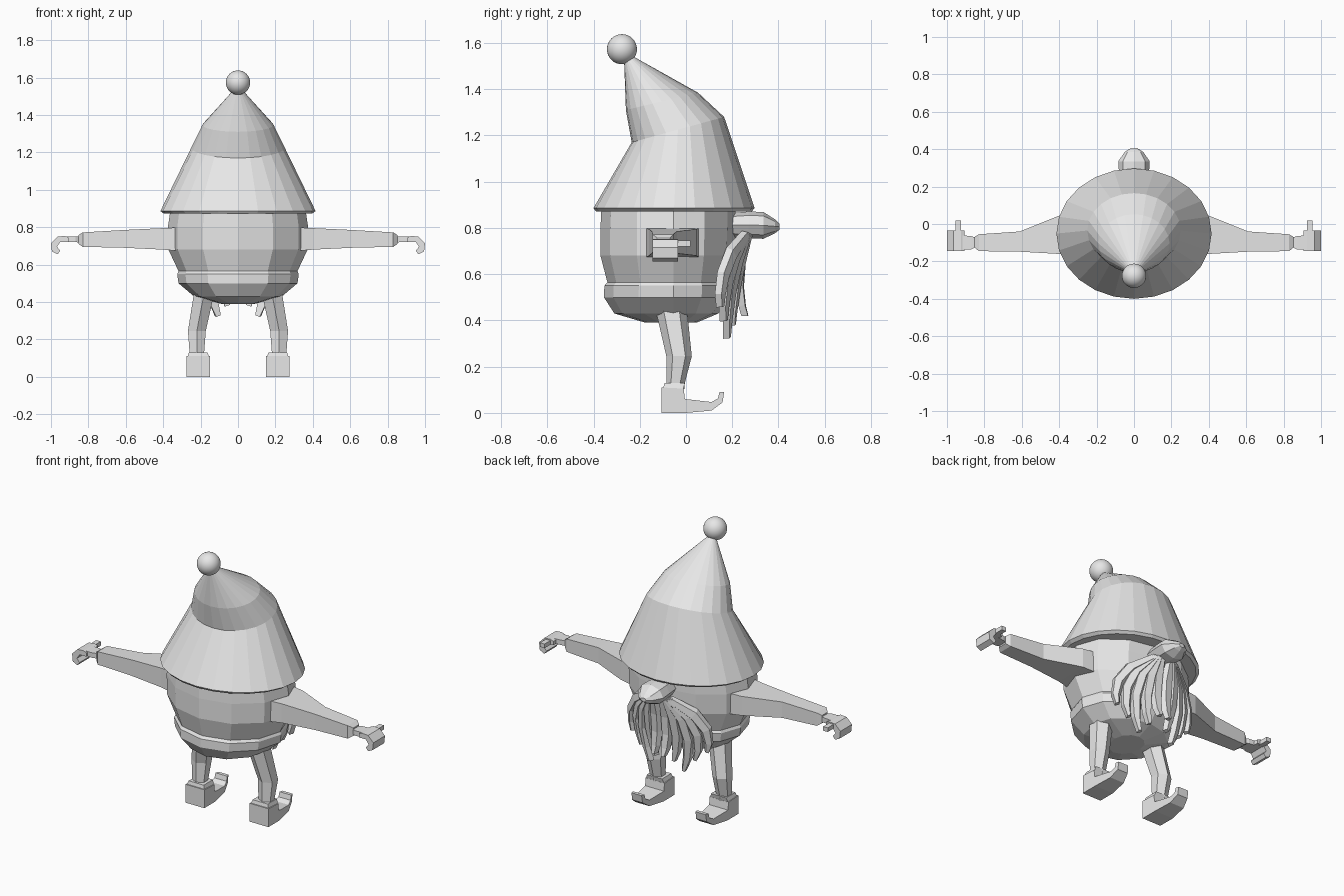
import bpy, bmesh, math
from mathutils import Vector

grey = bpy.data.materials.new("plain grey")
grey.diffuse_color = (0.8, 0.8, 0.8, 1)


def finish(name, bm, mirror=False):
    bmesh.ops.recalc_face_normals(bm, faces=bm.faces)
    me = bpy.data.meshes.new(name)
    bm.to_mesh(me)
    bm.free()
    me.materials.append(grey)
    ob = bpy.data.objects.new(name, me)
    bpy.context.collection.objects.link(ob)
    if mirror:
        m = ob.modifiers.new("Mirror", 'MIRROR')
        m.use_mirror_merge = False
    return ob


def loft(bm, rings):
    """Skin a list of closed point rings and cap both ends."""
    vs = [[bm.verts.new(p) for p in r] for r in rings]
    n = len(vs[0])
    for a, b in zip(vs, vs[1:]):
        for i in range(n):
            j = (i + 1) % n
            bm.faces.new((a[i], a[j], b[j], b[i]))
    bm.faces.new(vs[0])
    bm.faces.new(vs[-1])


def oval(rx, back, front, n, yc=None, xc=0, turn=0):
    """Ring from half width plus its back-most and front-most (y, z) points."""
    (y0, z0), (y1, z1) = back, front
    yc = (y0 + y1) / 2 if yc is None else yc
    pts = []
    for i in range(n):
        a = 2 * math.pi * i / n + turn
        s = math.sin(a)
        y = yc + s * ((y1 - yc) if s > 0 else (yc - y0))
        z = z0 + (z1 - z0) * (y - y0) / (y1 - y0)
        pts.append((xc + rx * math.cos(a), y, z))
    return pts


def prism(bm, outline, place, lo, hi):
    """Extrude an outline; lo/hi give the extrusion limits per point."""
    loft(bm, [[place(p, lo(p)) for p in outline], [place(p, hi(p)) for p in outline]])


# body: twelve-sided barrel with a belt bulge (z, half width, back, front)
bm = bmesh.new()
loft(bm, [oval(rx, (-0.055 - b, z), (-0.055 + f, z), 12, -0.055) for z, rx, b, f in [
    (0.39, 0.09, 0.12, 0.10), (0.43, 0.235, 0.255, 0.195), (0.50, 0.318, 0.30, 0.245),
    (0.55, 0.325, 0.298, 0.25), (0.565, 0.318, 0.285, 0.24), (0.68, 0.372, 0.315, 0.265),
    (0.80, 0.375, 0.315, 0.27), (0.90, 0.36, 0.31, 0.27)]])
finish("body", bm)

# pointed hat leaning over, with a thin brim edge
bm = bmesh.new()
loft(bm, [oval(rx, b, f, 24) for rx, b, f in [
    (0.395, (-0.39, 0.872), (0.285, 0.872)),
    (0.415, (-0.40, 0.886), (0.297, 0.886)),
    (0.25, (-0.235, 1.17), (0.165, 1.28)),
    (0.19, (-0.26, 1.31), (0.052, 1.385)),
    (0.022, (-0.268, 1.53), (-0.225, 1.54))]])
finish("hat", bm)

# bobble
bm = bmesh.new()
bmesh.ops.create_uvsphere(bm, u_segments=32, v_segments=16, radius=0.065)
bmesh.ops.translate(bm, verts=bm.verts, vec=(0, -0.277, 1.573))
for f in bm.faces:
    f.smooth = True
finish("hat_bobble", bm)

# nose: rounded bulb pointing along y
bm = bmesh.new()
loft(bm, [[(rx * math.cos(k * math.pi / 4), y, zc + rz * math.sin(k * math.pi / 4)) for k in range(8)]
          for y, rx, rz, zc in [(0.17, 0.07, 0.05, 0.812), (0.27, 0.08, 0.058, 0.813),
                                (0.335, 0.084, 0.058, 0.811), (0.385, 0.05, 0.03, 0.807),
                                (0.405, 0.018, 0.012, 0.805)]])
finish("nose", bm)

# arm with tapered cuff (x, y range, z range)
def box_ring(x, y0, y1, z0, z1):
    return [(x, y0, z0), (x, y1, z0), (x, y1, z1), (x, y0, z1)]

bm = bmesh.new()
loft(bm, [box_ring(*r) for r in [
    (0.28, -0.18, 0.06, 0.67, 0.80), (0.40, -0.16, 0.045, 0.68, 0.795),
    (0.61, -0.148, -0.04, 0.69, 0.785), (0.83, -0.145, -0.055, 0.695, 0.772),
    (0.853, -0.125, -0.07, 0.71, 0.757)]])
finish("arm", bm, True)

# hand: flat palm, curled fingers and a thumb
bm = bmesh.new()
loft(bm, [box_ring(*r) for r in [(0.84, -0.12, -0.075, 0.718, 0.748), (0.87, -0.135, -0.065, 0.72, 0.75),
                                 (0.92, -0.135, -0.06, 0.722, 0.75)]])
prism(bm, [(0.905, 0.745), (0.925, 0.753), (0.965, 0.75), (1.0, 0.715), (0.995, 0.67), (0.965, 0.655),
           (0.95, 0.675), (0.968, 0.695), (0.95, 0.722), (0.905, 0.722)],
      lambda p, y: (p[0], y, p[1]), lambda p: -0.145, lambda p: -0.035)
prism(bm, [(0.925, 0.72), (0.955, 0.72), (0.955, 0.745), (0.925, 0.745)],
      lambda p, y: (p[0], y, p[1]), lambda p: -0.05, lambda p: 0.02)
finish("hand", bm, True)

# leg: six-sided, bent at the knee (z, x range, y range)
bm = bmesh.new()
loft(bm, [oval((x1 - x0) / 2, (y0, z), (y1, z), 6, None, (x0 + x1) / 2, math.pi / 6)
          for z, x0, x1, y0, y1 in [(0.52, 0.11, 0.23, -0.14, 0.0), (0.44, 0.12, 0.245, -0.13, 0.005),
                                    (0.245, 0.165, 0.275, -0.085, 0.025),
                                    (0.13, 0.175, 0.265, -0.085, -0.005),
                                    (0.08, 0.175, 0.265, -0.085, -0.01)]])
finish("leg", bm, True)

# boot with a curled, narrowing toe
bm = bmesh.new()
half = lambda p: 0.0625 if p[0] < 0.05 else 0.062 - 0.25 * (p[0] - 0.05)
prism(bm, [(-0.105, 0), (0.0, 0), (0.11, 0.01), (0.158, 0.045), (0.165, 0.09), (0.145, 0.09),
           (0.138, 0.062), (0.11, 0.047), (-0.005, 0.06), (-0.01, 0.105), (-0.105, 0.11)],
      lambda p, x: (x, p[0], p[1]), lambda p: 0.2125 - half(p), lambda p: 0.2125 + half(p))
loft(bm, [[(0.2125 + sx * w, y0 if sy < 0 else y1, z) for sx, sy in ((-1, -1), (1, -1), (1, 1), (-1, 1))]
          for z, w, y0, y1 in [(0.10, 0.06, -0.1, -0.012), (0.13, 0.05, -0.093, -0.005)]])
finish("boot", bm, True)

# beard: flat tapered locks fanning out from under the nose
bm = bmesh.new()
locks = [
    [(0.03, 0.27, 0.77), (0.035, 0.235, 0.58), (0.03, 0.255, 0.42)],
    [(0.05, 0.27, 0.77), (0.09, 0.225, 0.58), (0.06, 0.20, 0.38)],
    [(0.06, 0.265, 0.77), (0.15, 0.205, 0.57), (0.11, 0.178, 0.325)],
    [(0.07, 0.26, 0.77), (0.195, 0.19, 0.60), (0.175, 0.165, 0.40)],
    [(0.08, 0.255, 0.765), (0.235, 0.175, 0.63), (0.245, 0.15, 0.46)],
]
for a, b, c in locks:
    a, b, c = Vector(a), Vector(b), Vector(c)
    out = Vector((b.x * 0.8, 0.25, 0)).normalized()      # lock faces outward
    rings = []
    for t, w in [(0, 0.022), (0.3, 0.036), (0.6, 0.034), (0.85, 0.026), (1, 0.014)]:
        ctrl = 2 * b - (a + c) / 2
        p = a * (1 - t) ** 2 + ctrl * (2 * t * (1 - t)) + c * t * t
        d = (ctrl - a) * (1 - t) + (c - ctrl) * t
        side = d.cross(out).normalized() * w
        th = out * 0.014
        rings.append([p - side - th, p + side - th, p + side * 0.6 + th, p - side * 0.6 + th])
    loft(bm, rings)
finish("beard", bm, True)
